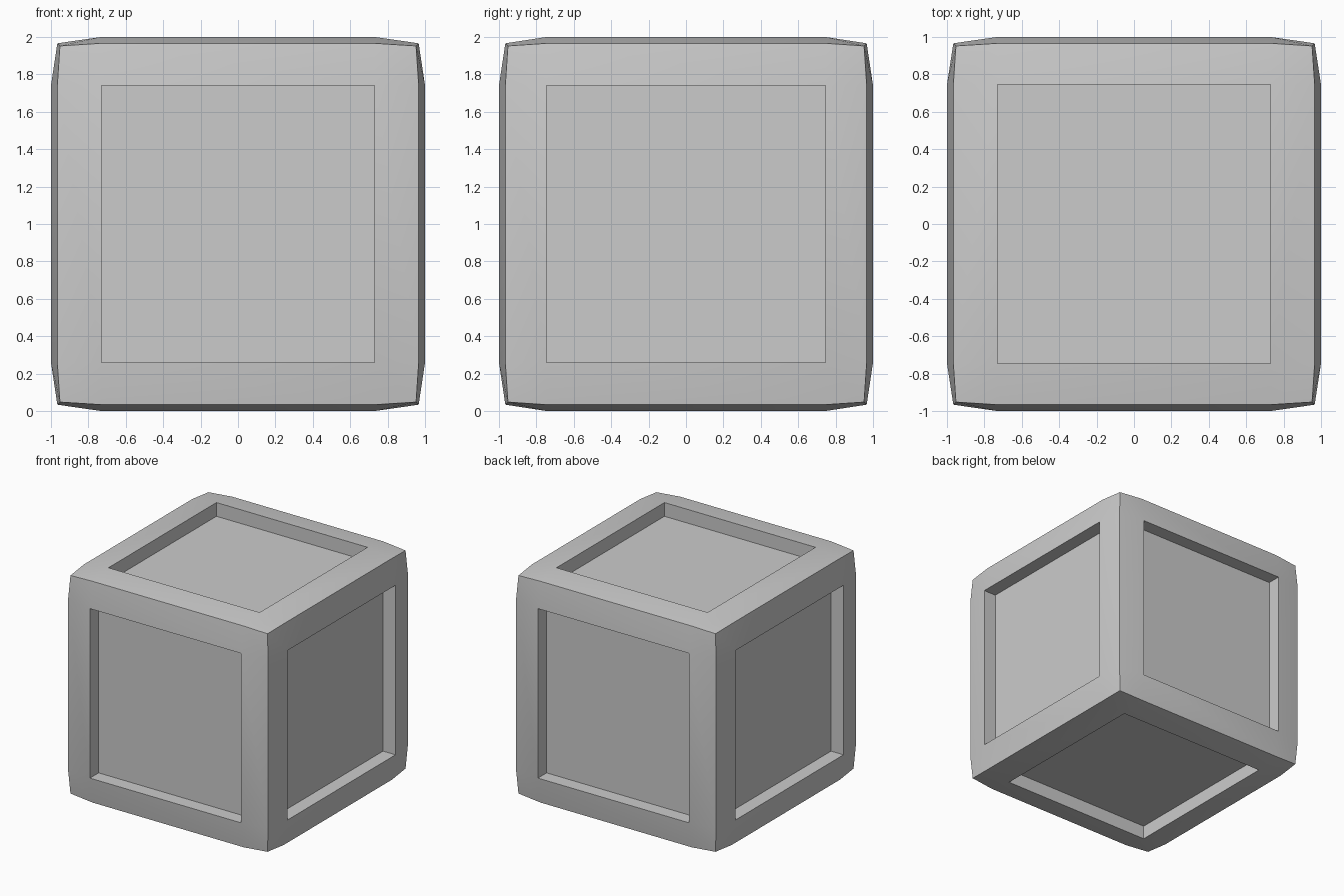
import bpy, bmesh
from mathutils import Vector

if "Cube" in bpy.data.objects:
    bpy.data.objects.remove(bpy.data.objects["Cube"])

OPENING = (0.73, 0.745, 0.74)   # half size of the panel openings along x, y, z
EDGE, CORNER = 0.966, 0.952     # softened positions of the box edges and corners
DEPTH = 0.12                    # panel recess

# Box, cut along the panel lines on every axis
bm = bmesh.new()
bmesh.ops.create_cube(bm, size=2)
for axis in range(3):
    for side in (-1, 1):
        normal = Vector((0, 0, 0))
        normal[axis] = 1
        bmesh.ops.bisect_plane(bm, geom=bm.verts[:] + bm.edges[:] + bm.faces[:],
                               plane_co=normal * side * OPENING[axis], plane_no=normal)

# Pull the box edges and corners inwards
for v in bm.verts:
    outer = [i for i in range(3) if abs(v.co[i]) > 0.99]
    scale = {1: 1.0, 2: EDGE, 3: CORNER}[len(outer)]
    for i in outer:
        v.co[i] *= scale

# Sink the middle panel of each side
bm.normal_update()
panels = [f for f in bm.faces
          if sum(abs(c) < 0.01 for c in f.calc_center_median()) == 2]
normals = [f.normal.copy() for f in panels]
for face, normal in zip(panels, normals):
    new = bmesh.ops.extrude_discrete_faces(bm, faces=[face])["faces"][0]
    bmesh.ops.translate(bm, verts=new.verts[:], vec=-normal * DEPTH)

bmesh.ops.translate(bm, verts=bm.verts[:], vec=(0, 0, 1))
bmesh.ops.recalc_face_normals(bm, faces=bm.faces[:])

mesh = bpy.data.meshes.new("panelled_box")
bm.to_mesh(mesh)
bm.free()
box = bpy.data.objects.new("panelled_box", mesh)
bpy.context.collection.objects.link(box)

# Smooth frames, sharp box and panel edges
bpy.context.view_layer.objects.active = box
box.select_set(True)
bpy.ops.object.shade_smooth_by_angle(angle=0.6)
